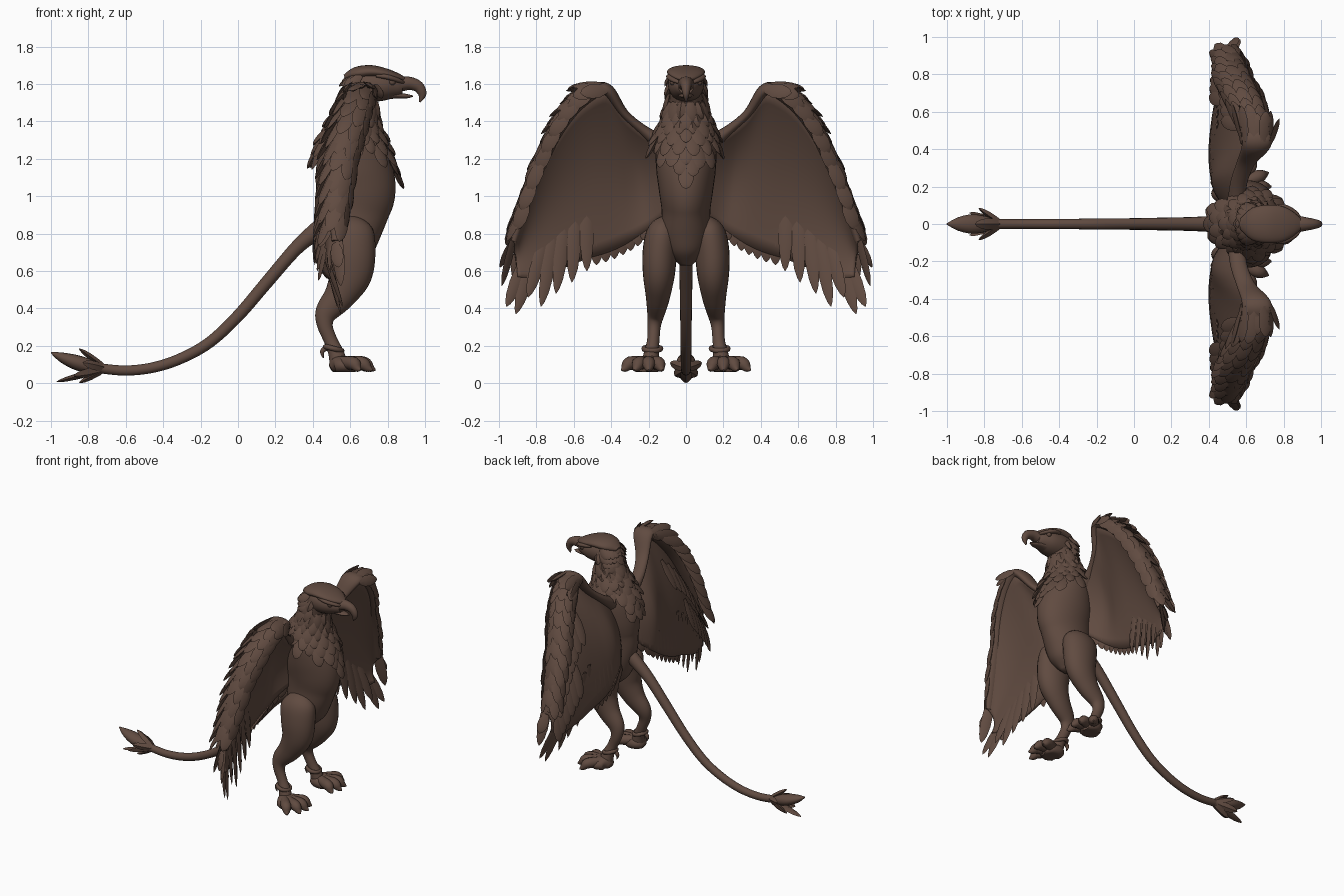
import bpy
import bmesh
import math
import random
from mathutils import Vector

random.seed(4)
X_AXIS, Y_AXIS, Z_AXIS = Vector((1, 0, 0)), Vector((0, 1, 0)), Vector((0, 0, 1))

default_cube = bpy.data.objects.get("Cube")
if default_cube:
    bpy.data.objects.remove(default_cube, do_unlink=True)

brown = bpy.data.materials.new("dark_brown")
brown.use_nodes = True
brown.diffuse_color = (0.118, 0.070, 0.052, 1)
shader = brown.node_tree.nodes["Principled BSDF"]
shader.inputs["Base Color"].default_value = brown.diffuse_color
shader.inputs["Roughness"].default_value = 0.8


def finish(obj, mirror=False, angle=50):
    """Colour, smooth and optionally mirror a part across the body's midline."""
    obj.data.materials.clear()
    obj.data.materials.append(brown)
    bpy.ops.object.select_all(action="DESELECT")
    obj.select_set(True)
    bpy.context.view_layer.objects.active = obj
    bpy.ops.object.shade_smooth_by_angle(angle=math.radians(angle))
    if mirror:
        mod = obj.modifiers.new("Mirror", "MIRROR")
        mod.use_axis = (False, True, False)
        mod.use_mirror_merge = False
    return obj


def to_object(name, bm, mirror=False):
    bmesh.ops.recalc_face_normals(bm, faces=bm.faces[:])
    mesh = bpy.data.meshes.new(name)
    bm.to_mesh(mesh)
    bm.free()
    obj = bpy.data.objects.new(name, mesh)
    bpy.context.collection.objects.link(obj)
    return finish(obj, mirror)


def spline(points, u):
    """Smooth curve through tuples of any length, u from 0 to 1."""
    f = min(max(u, 0), 1) * (len(points) - 1)
    i = min(int(f), len(points) - 2)
    t = f - i
    p1, p2 = points[i], points[i + 1]
    p0, p3 = points[max(i - 1, 0)], points[min(i + 2, len(points) - 1)]
    return [b + t * ((c - a) / 2 + t * (a - 2.5 * b + 2 * c - d / 2 + t * (1.5 * (b - c) + (d - a) / 2)))
            for a, b, c, d in zip(p0, p1, p2, p3)]


def add_tube(bm, points, ref=Y_AXIS, sides=20, steps=5, floor=None):
    """Loft ellipses along (x, y, z, radius along ref, other radius)."""
    total = steps * (len(points) - 1)
    rings = [spline(points, k / total) for k in range(total + 1)]
    centres = [Vector(r[:3]) for r in rings]
    loops = []
    for k, ring in enumerate(rings):
        tangent = (centres[min(k + 1, total)] - centres[max(k - 1, 0)]).normalized()
        side = (ref - tangent * ref.dot(tangent)).normalized()
        other = tangent.cross(side)
        loop = []
        for s in range(sides):
            a = math.tau * s / sides
            p = centres[k] + side * (math.cos(a) * ring[3]) + other * (math.sin(a) * ring[4])
            if floor is not None:
                p.z = max(p.z, floor)
            loop.append(bm.verts.new(p))
        loops.append(loop)
    for la, lb in zip(loops, loops[1:]):
        for s in range(sides):
            n = (s + 1) % sides
            bm.faces.new((la[s], la[n], lb[n], lb[s]))
    bm.faces.new(loops[0])
    bm.faces.new(loops[-1])


def tube(name, points, mirror=False, **options):
    bm = bmesh.new()
    add_tube(bm, points, **options)
    return to_object(name, bm, mirror)


LEAF = [(0, 0.5), (0.3, 0.95), (0.6, 1), (0.82, 0.75), (0.94, 0.4), (1, 0.04)]


def add_feather(bm, base, direction, normal, length, width, thick=0.012):
    """A leaf-shaped blade with a raised spine."""
    d = direction.normalized()
    n = (normal - d * normal.dot(d)).normalized()
    side = d.cross(n)
    loops = []
    for s, w in LEAF:
        c = base + d * (s * length)
        offsets = (side * width * w, n * thick * w, -side * width * w, -n * thick * w)
        loops.append([bm.verts.new(c + o) for o in offsets])
    for la, lb in zip(loops, loops[1:]):
        for i in range(4):
            j = (i + 1) % 4
            bm.faces.new((la[i], la[j], lb[j], lb[i]))
    bm.faces.new(loops[0])
    bm.faces.new(loops[-1])


# Torso and neck
torso = [(.60, 0, .63, .03, .05), (.60, 0, .70, .10, .12), (.605, 0, .80, .13, .16),
         (.615, 0, .92, .13, .195), (.63, 0, 1.03, .145, .212), (.62, 0, 1.15, .16, .205),
         (.61, 0, 1.28, .16, .17), (.62, 0, 1.40, .115, .115), (.65, 0, 1.50, .088, .09),
         (.68, 0, 1.59, .085, .09), (.69, 0, 1.66, .05, .06)]
tube("torso", torso, sides=32)


def torso_point(u, a, lift=0.0):
    x, _, z, ry, rx = spline(torso, u)
    return Vector((x + (rx + lift) * math.cos(a), (ry + lift) * math.sin(a), z))


# Ruff: overlapping flared rows of feathers, hanging lowest at the chest point
ruff = bmesh.new()
ROWS = 11
for row in range(ROWS):
    u = 0.93 - 0.42 * row / (ROWS - 1)
    count = 12 + row // 2
    for k in range(count):
        a = math.tau * (k + 0.5 * (row % 2)) / count
        base = torso_point(u, a, 0.004)
        front = math.cos(a)
        hem = 1.13 + 0.16 * abs(math.sin(a)) + (0.08 if front < 0 else 0)
        if base.z < hem or (base.z > 1.52 and front > 0.2):
            continue
        out = Vector((front, math.sin(a), 0.1))
        down = (torso_point(u - 0.06, a) - base).normalized()
        size = 0.095 + 0.04 * row / ROWS + random.uniform(-.012, .02)
        add_feather(ruff, base, down + out * random.uniform(.22, .4), out, size, 0.27 * size + 0.003, 0.015)
to_object("neck_ruff", ruff)

# Head with a flat crown and brow, swept-back feathers at the nape
tube("head", [(.56, 0, 1.59, .03, .03), (.61, 0, 1.595, .075, .07), (.69, 0, 1.595, .095, .09),
              (.78, 0, 1.59, .09, .08), (.85, 0, 1.585, .06, .055), (.88, 0, 1.585, .04, .04)], sides=24)
tube("crown", [(.57, 0, 1.635, .03, .015), (.63, 0, 1.655, .085, .035), (.71, 0, 1.665, .102, .036),
               (.79, 0, 1.655, .095, .028), (.85, 0, 1.637, .066, .022), (.89, 0, 1.625, .03, .012)], sides=24)
nape = bmesh.new()
for row in range(3):
    for k in range(-4, 5):
        a = k * 0.36 + 0.18 * (row % 2)
        out = Vector((-math.cos(a), math.sin(a), 0.25))
        base = Vector((.665 - .055 * math.cos(a), .085 * math.sin(a), 1.645 - .035 * row))
        add_feather(nape, base, Vector((-.8, .35 * math.sin(a), -.65)), out, 0.09, 0.026)
to_object("nape_feathers", nape)
tube("brow", [(.74, .085, 1.645, .012, .01), (.80, .088, 1.637, .018, .014),
              (.86, .058, 1.618, .016, .012), (.89, .03, 1.607, .006, .006)], True, sides=10)
bpy.ops.mesh.primitive_uv_sphere_add(segments=16, ring_count=10, radius=0.017, location=(.825, .07, 1.61))
eye = bpy.context.object
eye.name = "eye"
bpy.ops.object.transform_apply(location=True)
finish(eye, True)

# Hooked beak
tube("upper_beak", [(.82, 0, 1.59, .058, .04), (.87, 0, 1.60, .046, .04), (.92, 0, 1.603, .036, .035),
                    (.965, 0, 1.585, .027, .03), (.985, 0, 1.545, .018, .022),
                    (.972, 0, 1.503, .004, .004)], sides=16)
tube("lower_beak", [(.78, 0, 1.545, .055, .03), (.84, 0, 1.54, .04, .018), (.90, 0, 1.535, .026, .012),
                    (.935, 0, 1.535, .006, .004)], sides=16)

# Legs: thigh, backward hock and shank in one loft
tube("leg", [(.58, .08, .88, .035, .06), (.59, .12, .81, .085, .13), (.605, .14, .70, .092, .13),
             (.60, .145, .58, .085, .115), (.545, .15, .47, .066, .085), (.475, .16, .38, .048, .062),
             (.465, .17, .31, .036, .042), (.495, .175, .23, .033, .036), (.525, .185, .16, .04, .042),
             (.54, .195, .09, .05, .05)], True, sides=24)

# Feet: pad, plump toes and claws resting on a flat sole
foot = bmesh.new()
SOLE = 0.06
ankle = Vector((.53, .20, .115))
add_tube(foot, [(.495, .20, .08, .03, .02), (.53, .20, .095, .07, .05), (.59, .22, .09, .08, .045),
                (.63, .23, .08, .04, .02)], floor=SOLE)
for tip in ((.71, .125), (.735, .20), (.72, .275), (.655, .345)):
    end = Vector((*tip, .07))
    path = []
    for t, lift, r in ((0, 0, .03), (.45, .015, .036), (.72, .022, .036), (.88, .005, .022), (1, 0, .004)):
        c = ankle.lerp(end, t) + Z_AXIS * lift
        path.append((*c, r, r))
    add_tube(foot, path, sides=12, steps=4, floor=SOLE)
to_object("foot", foot, True)

# Ankle cuff and spur
bpy.ops.mesh.primitive_torus_add(major_segments=24, minor_segments=8, major_radius=0.045, minor_radius=0.014,
                                 location=(.512, .18, .185), rotation=(0, 0.25, 0))
cuff = bpy.context.object
cuff.name = "ankle_cuff"
bpy.ops.object.transform_apply(location=True, rotation=True)
finish(cuff, True)
tube("ankle_spur", [(.50, .18, .19, .02, .02), (.465, .18, .185, .015, .016), (.45, .18, .165, .012, .012),
                    (.457, .18, .135, .003, .003)], True, sides=10)

# Tail and its tuft of leaf blades
tube("tail", [(.50, 0, .88, .045, .05), (.40, 0, .80, .042, .045), (.30, 0, .71, .037, .037),
              (.15, 0, .535, .034, .034), (0, 0, .36, .031, .032), (-.15, 0, .22, .03, .03),
              (-.3, 0, .135, .028, .029), (-.45, 0, .085, .027, .028), (-.6, 0, .068, .026, .027),
              (-.74, 0, .08, .026, .026), (-.78, 0, .085, .02, .02)], sides=16)
tube("tail_bud", [(-.70, 0, .075, .022, .022), (-.77, 0, .085, .037, .036), (-.86, 0, .11, .052, .04),
                  (-.94, 0, .138, .036, .027), (-1, 0, .165, .004, .004)], sides=16)
tuft = bmesh.new()
for tip, width in (((-.97, 0, .008), .035), ((-.85, 0, .185), .03), ((-.85, 0, .002), .03),
                   ((-.83, .085, .11), .025), ((-.83, -.085, .11), .025),
                   ((-.88, .06, .04), .03), ((-.88, -.06, .04), .03)):
    root = Vector((-.70, 0, .078))
    span = Vector(tip) - root
    add_feather(tuft, root, span, Vector((.1, tip[1], tip[2] - .09)), span.length, width, 0.016)
to_object("tail_tuft", tuft)

# Wing guide curves: leading arm and trailing edge
arm = [(.55, .11, 1.27, .05, .05), (.56, .22, 1.345, .045, .03), (.60, .33, 1.44, .05, .025),
       (.65, .415, 1.56, .075, .035), (.655, .48, 1.56, .085, .04), (.63, .595, 1.47, .085, .04),
       (.595, .695, 1.33, .08, .036), (.56, .78, 1.15, .07, .034), (.54, .855, .96, .055, .03),
       (.53, .92, .76, .03, .02)]
trail = [(.50, .08, .93), (.44, .17, .85), (.42, .25, .79), (.41, .33, .74), (.41, .42, .70),
         (.42, .52, .67), (.435, .62, .63), (.46, .72, .59), (.49, .82, .56), (.52, .90, .57)]


def wing_point(u, v):
    x, y, z, rx, _ = spline(arm, u)
    p = Vector((x + 0.7 * rx, y, z)).lerp(Vector(spline(trail, u)), v)
    p.x -= 0.085 * min(1, 0.3 + 4 * u) * (1 - 0.45 * u) * math.sin(math.pi * v ** 0.9)
    return p


def wing_frame(u, v):
    """Direction down the web and its rear-facing normal."""
    down = (wing_point(u, v + .03) - wing_point(u, v - .03)).normalized()
    across = wing_point(min(u + .03, 1), v) - wing_point(u - .03, v)
    normal = down.cross(across).normalized()
    return down, -normal if normal.x > 0 else normal


tube("wing_arm", arm, True, ref=X_AXIS, sides=16)

# Wing web: a thin cupped sheet hung from the front of the arm
web = bmesh.new()
COLS, LINES = 32, 12
grid = [[web.verts.new(wing_point(i / COLS, j / LINES)) for j in range(LINES + 1)] for i in range(COLS + 1)]
for i in range(COLS):
    for j in range(LINES):
        web.faces.new((grid[i][j], grid[i + 1][j], grid[i + 1][j + 1], grid[i][j + 1]))
web_object = to_object("wing_web", web, True)
solid = web_object.modifiers.new("Thickness", "SOLIDIFY")
solid.thickness, solid.offset = 0.022, 0
web_object.modifiers.move(1, 0)

# Flight feathers behind the web: long spread tips outside, broad scallops toward the body
flight = bmesh.new()
tips = [(.54, .995, .62), (.55, .985, .52), (.56, .96, .41), (.55, .91, .37), (.54, .845, .46),
        (.53, .775, .41), (.51, .695, .48), (.49, .61, .54), (.47, .53, .60)]
for k, tip in enumerate(tips):
    u, v = 1 - 0.058 * k, 0.62 if k > 1 else 0.1
    rear = wing_frame(u, v)[1]
    base = wing_point(u, v) + rear * 0.024
    span = Vector(tip) - base
    add_feather(flight, base, span, rear, span.length, 0.037, 0.013)
for k in range(9):
    u = 0.05 + 0.055 * k
    rear = wing_frame(u, 0.75)[1]
    base = wing_point(u, 0.75) + rear * 0.006
    span = wing_point(u + .02, 1) - base
    add_feather(flight, base, span, rear, span.length + 0.05, 0.042)
to_object("flight_feathers", flight, True)

# Coverts: overlapping rows wrapped over the outer face of the arm
coverts = bmesh.new()
for row, degrees in enumerate((70, 30, -10, -50, -85)):
    phi = math.radians(degrees)
    for k in range(10):
        u = 0.35 + 0.59 * (k + 0.5 * (row % 2)) / 10
        here = spline(arm, u)
        tangent = (Vector(spline(arm, u + .03)[:3]) - Vector(spline(arm, u - .03)[:3])).normalized()
        out = -X_AXIS.cross(tangent).normalized()
        out = -out if out.dot(Vector((0, .6, .8))) < 0 else out
        normal = X_AXIS * math.sin(phi) + out * math.cos(phi)
        base = Vector(here[:3]) + X_AXIS * (here[3] * math.sin(phi)) + out * (here[4] * math.cos(phi) - 0.008)
        tangent.z = min(tangent.z, -0.15)
        heading = tangent - X_AXIS * (0.1 + 0.02 * row) + normal * random.uniform(.04, .16)
        length = 0.14 + 0.015 * row + 0.03 * u
        add_feather(coverts, base, heading, normal, length, 0.04, 0.015)

# Long coverts lying on the rear of the web
for v, first, amount in ((0.22, 0.5, 8), (0.45, 0.66, 6)):
    for k in range(amount):
        u = first + 0.057 * k
        down, rear = wing_frame(u, v)
        base = wing_point(u, v) + rear * 0.022
        add_feather(coverts, base, down + Y_AXIS * 0.2, rear, 0.24 - 0.012 * k, 0.04, 0.013)
to_object("covert_feathers", coverts, True)
